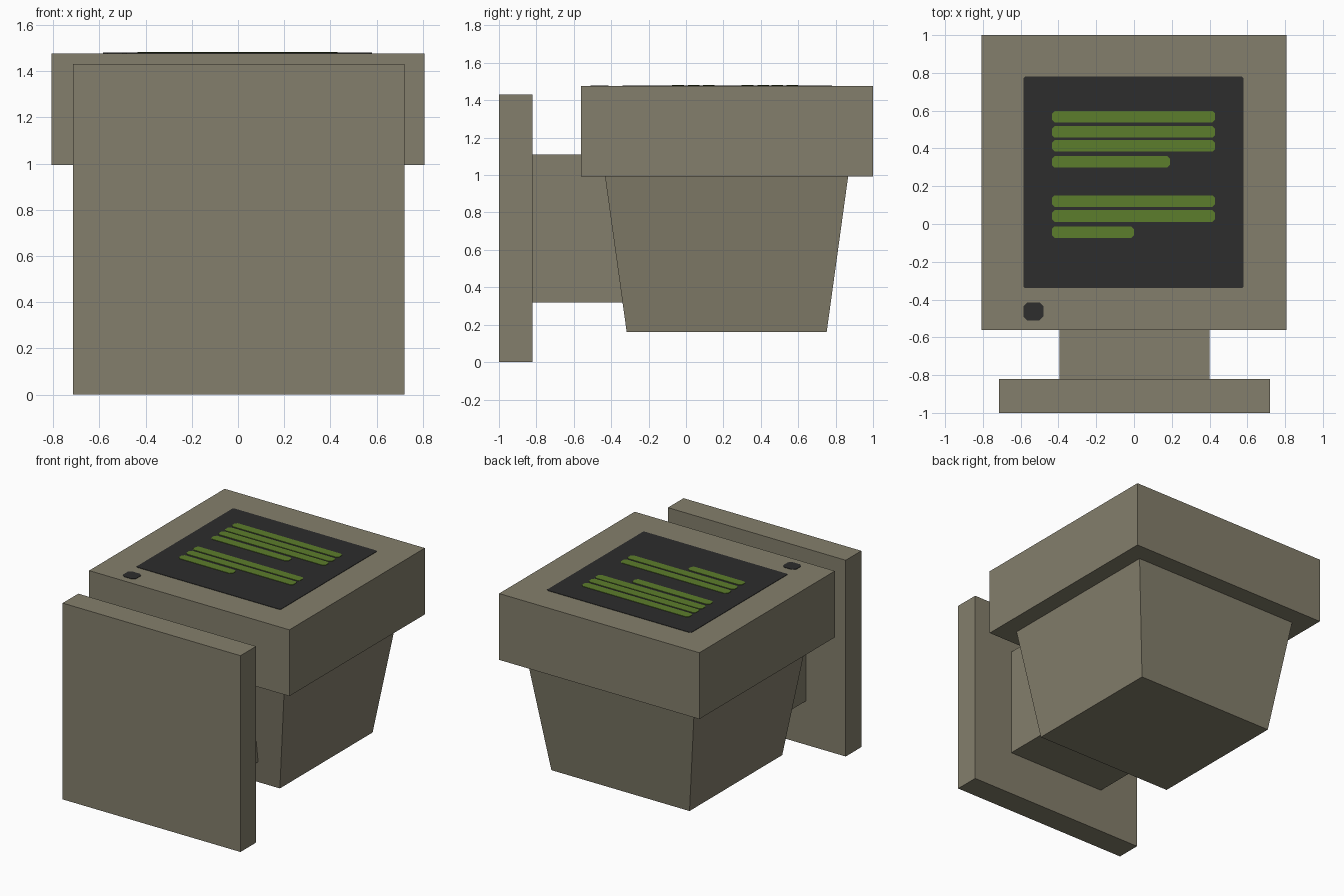
import bpy

if "Cube" in bpy.data.objects:
    bpy.data.objects.remove(bpy.data.objects["Cube"])


def material(name, rgb):
    m = bpy.data.materials.new(name)
    m.diffuse_color = (*rgb, 1.0)
    m.use_nodes = True
    m.node_tree.nodes["Principled BSDF"].inputs["Base Color"].default_value = m.diffuse_color
    return m


BEIGE = material("beige plastic", (0.231, 0.212, 0.150))
DARK = material("dark glass", (0.026, 0.026, 0.026))
GREEN = material("phosphor green", (0.107, 0.205, 0.025))


def loft(name, mat, low, high, z0, z1):
    """Solid between two matching outlines at heights z0 and z1."""
    n = len(low)
    verts = [(x, y, z0) for x, y in low] + [(x, y, z1) for x, y in high]
    faces = [tuple(reversed(range(n))), tuple(range(n, 2 * n))]
    faces += [(i, (i + 1) % n, n + (i + 1) % n, n + i) for i in range(n)]
    mesh = bpy.data.meshes.new(name)
    mesh.from_pydata(verts, [], faces)
    mesh.materials.append(mat)
    obj = bpy.data.objects.new(name, mesh)
    bpy.context.collection.objects.link(obj)
    return obj


def rect(x0, x1, y0, y1):
    return [(x0, y0), (x1, y0), (x1, y1), (x0, y1)]


def clipped(x0, x1, y0, y1, c):
    """Rectangle outline with its corners cut by c."""
    return [(x0 + c, y0), (x1 - c, y0), (x1, y0 + c), (x1, y1 - c),
            (x1 - c, y1), (x0 + c, y1), (x0, y1 - c), (x0, y0 + c)]


def box(name, x0, x1, y0, y1, z0, z1):
    return loft(name, BEIGE, rect(x0, x1, y0, y1), rect(x0, x1, y0, y1), z0, z1)


def plate(name, mat, outline, z0, z1):
    return loft(name, mat, outline, outline, z0, z1)


TOP = 1.477

# Stand: foot plate and neck (the monitor lies on its back, screen up)
box("foot_plate", -0.715, 0.72, -1.0, -0.82, 0.0, 1.432)
box("neck", -0.395, 0.40, -0.82, -0.30, 0.32, 1.11)

# Monitor casing: square bezel box and tapered tube housing
box("bezel_case", -0.808, 0.808, -0.562, 1.0, 0.993, TOP)
loft("tube_housing", BEIGE,
     rect(-0.555, 0.56, -0.317, 0.752),
     rect(-0.674, 0.678, -0.433, 0.867), 0.16, 0.993)

# Screen and power button, thin plates on the casing
plate("screen", DARK, clipped(-0.585, 0.58, -0.34, 0.78, 0.008), TOP - 0.003, TOP + 0.003)
plate("power_button", DARK, clipped(-0.585, -0.48, -0.51, -0.415, 0.02), TOP - 0.003, TOP + 0.003)

# Glowing bars on the screen: (centre y, right end)
bars = [(0.568, 0.43), (0.488, 0.43), (0.414, 0.43), (0.329, 0.19),
        (0.121, 0.43), (0.042, 0.43), (-0.043, 0.0)]
for i, (y, right) in enumerate(bars):
    plate(f"screen_bar_{i + 1}", GREEN,
          clipped(-0.435, right, y - 0.031, y + 0.031, 0.015), TOP, TOP + 0.006)
